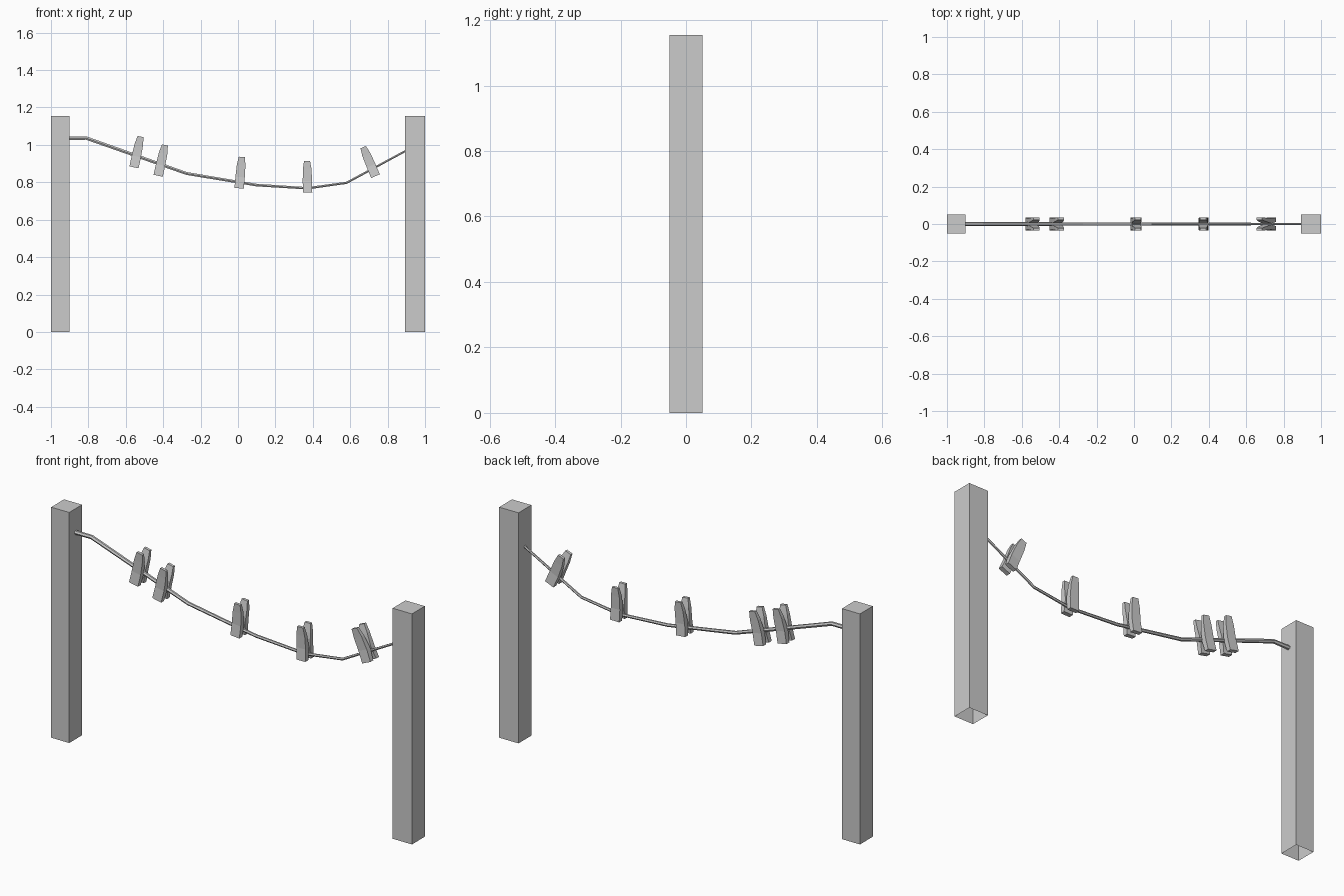
import bpy, bmesh, math
from mathutils import Matrix, Vector

if "Cube" in bpy.data.objects:
    bpy.data.objects.remove(bpy.data.objects["Cube"])


def loft(bm, rings, caps=(True, True)):
    """Bridge a list of equal-length point rings into a tube."""
    vs = [[bm.verts.new(p) for p in r] for r in rings]
    n = len(vs[0])
    for a, b in zip(vs, vs[1:]):
        for i in range(n):
            j = (i + 1) % n
            bm.faces.new((a[i], a[j], b[j], b[i]))
    if caps[0]:
        bm.faces.new(vs[0][::-1])
    if caps[1]:
        bm.faces.new(vs[-1])


def finish(bm, name):
    bmesh.ops.recalc_face_normals(bm, faces=bm.faces[:])
    me = bpy.data.meshes.new(name)
    bm.to_mesh(me)
    bm.free()
    ob = bpy.data.objects.new(name, me)
    bpy.context.collection.objects.link(ob)
    return ob


def rect(x0, x1, y0, y1, z):
    return [(x0, y0, z), (x1, y0, z), (x1, y1, z), (x0, y1, z)]


# Posts, open underneath
for name, x0, x1 in (("left_post", -1.0, -0.9), ("right_post", 0.893, 1.0)):
    bm = bmesh.new()
    loft(bm, [rect(x0, x1, -0.051, 0.051, z) for z in (0, 1.155)], (False, True))
    finish(bm, name)

# Sagging line, thinner towards the right
path = [(-0.905, 1.036), (-0.81, 1.036), (-0.275, 0.847), (0.1, 0.785),
        (0.37, 0.768), (0.58, 0.797), (0.9, 0.97)]
rings = []
for i, (x, z) in enumerate(path):
    a, b = path[max(i - 1, 0)], path[min(i + 1, len(path) - 1)]
    t = Vector((b[0] - a[0], 0, b[1] - a[1])).normalized()
    up = Vector((-t.z, 0, t.x))
    side = Vector((0, 1, 0))
    r = 0.0105 - 0.0045 * (x + 0.9) / 1.8
    rings.append([Vector((x, 0, z)) + r * (math.cos(k * math.tau / 6) * side
                  + math.sin(k * math.tau / 6) * up) for k in range(6)])
bm = bmesh.new()
loft(bm, rings)
finish(bm, "washing_line")

# Clothes pegs: two mirrored halves, pinched in the middle and chamfered on top
# section: height, half width, inner y, outer y
sections = [(0, 0.025, 0.011, 0.034), (0.06, 0.025, 0.003, 0.030),
            (0.125, 0.023, 0.013, 0.033), (0.168, 0.016, 0.022, 0.036)]
pegs = [(-0.556, 0.88, 12), (-0.427, 0.835, 12.5), (0.006, 0.768, 5),
        (0.372, 0.746, -1), (0.735, 0.833, -23)]
for n, (x, z, tilt) in enumerate(pegs, 1):
    bm = bmesh.new()
    for s in (-1, 1):
        loft(bm, [rect(-w, w, s * yi, s * yo, h) for h, w, yi, yo in sections])
    peg = finish(bm, f"clothes_peg_{n}")
    peg.matrix_world = (Matrix.Translation((x, 0, z))
                        @ Matrix.Rotation(math.radians(tilt), 4, 'Y'))
